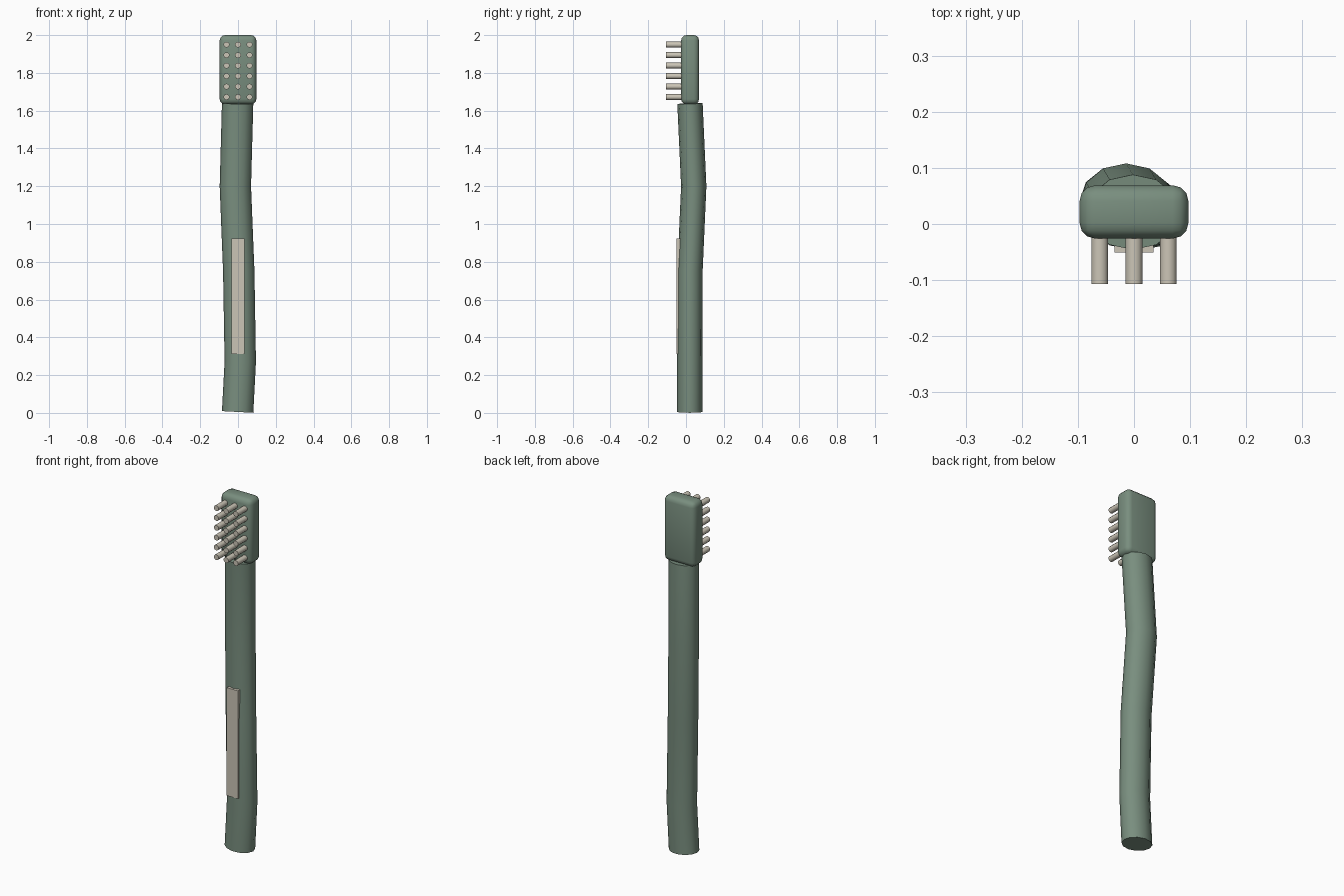
import bpy, bmesh, math
from mathutils import Vector

if "Cube" in bpy.data.objects:
    bpy.data.objects.remove(bpy.data.objects["Cube"])


def material(name, rgb):
    m = bpy.data.materials.new(name)
    m.diffuse_color = (*rgb, 1)
    m.use_nodes = True
    m.node_tree.nodes["Principled BSDF"].inputs["Base Color"].default_value = m.diffuse_color
    return m


GREEN = material("sage green", (0.19, 0.27, 0.21))
CREAM = material("warm cream", (0.60, 0.56, 0.47))


def finish(bm, name, mat, smooth=True):
    bmesh.ops.recalc_face_normals(bm, faces=bm.faces)
    me = bpy.data.meshes.new(name)
    bm.to_mesh(me)
    bm.free()
    me.materials.append(mat)
    ob = bpy.data.objects.new(name, me)
    bpy.context.collection.objects.link(ob)
    if smooth:
        bpy.ops.object.select_all(action='DESELECT')
        ob.select_set(True)
        bpy.context.view_layer.objects.active = ob
        bpy.ops.object.shade_smooth_by_angle(angle=math.radians(40))
    return ob


def box(name, mat, lo, hi, bevel=0, segments=3):
    bm = bmesh.new()
    bmesh.ops.create_cube(bm, size=1)
    for v in bm.verts:
        v.co = Vector([(a + b) / 2 + c * (b - a) for a, b, c in zip(lo, hi, v.co)])
    if bevel:
        bmesh.ops.bevel(bm, geom=bm.edges[:], offset=bevel, segments=segments,
                        profile=0.5, affect='EDGES')
    return finish(bm, name, mat, smooth=bool(bevel))


# Handle: twelve-sided oval tube swept along a gently bent path
path = [Vector(p) for p in [(-0.002, 0.020, 0.005), (0.012, 0.020, 0.27),
                            (0.004, 0.021, 0.75), (-0.014, 0.041, 1.20),
                            (-0.002, 0.021, 1.638)]]
SIDES, RX, RY = 12, 0.083, 0.067
bm = bmesh.new()
rings = []
for i, p in enumerate(path):
    t = path[min(i + 1, len(path) - 1)] - path[max(i - 1, 0)]
    ring = []
    for k in range(SIDES):
        a = 2 * math.pi * k / SIDES
        x, y = RX * math.cos(a), RY * math.sin(a)
        z = -(x * t.x + y * t.y) / t.z      # ring stays square to the path
        ring.append(bm.verts.new(p + Vector((x, y, z))))
    rings.append(ring)
for r0, r1 in zip(rings, rings[1:]):
    for k in range(SIDES):
        n = (k + 1) % SIDES
        bm.faces.new((r0[k], r0[n], r1[n], r1[k]))
bm.faces.new(rings[0][::-1])
bm.faces.new(rings[-1])
finish(bm, "handle", GREEN)

# Rounded head block
box("head", GREEN, (-0.097, -0.026, 1.633), (0.097, 0.069, 2.0), bevel=0.028)

# Grip strip on the front of the handle
box("grip_strip", CREAM, (-0.035, -0.051, 0.312), (0.035, -0.02, 0.922))

# Bristles: three columns by six rows
for col in range(3):
    for row in range(6):
        x, z = (col - 1) * 0.061, 1.672 + row * 0.0555
        bm = bmesh.new()
        bmesh.ops.create_cone(bm, cap_ends=True, segments=10, radius1=0.0155,
                              radius2=0.0155, depth=0.092)
        for v in bm.verts:
            v.co = Vector((x + v.co.x, -0.061 + v.co.z, z + v.co.y))
        finish(bm, f"bristle_{col}_{row}", CREAM)
